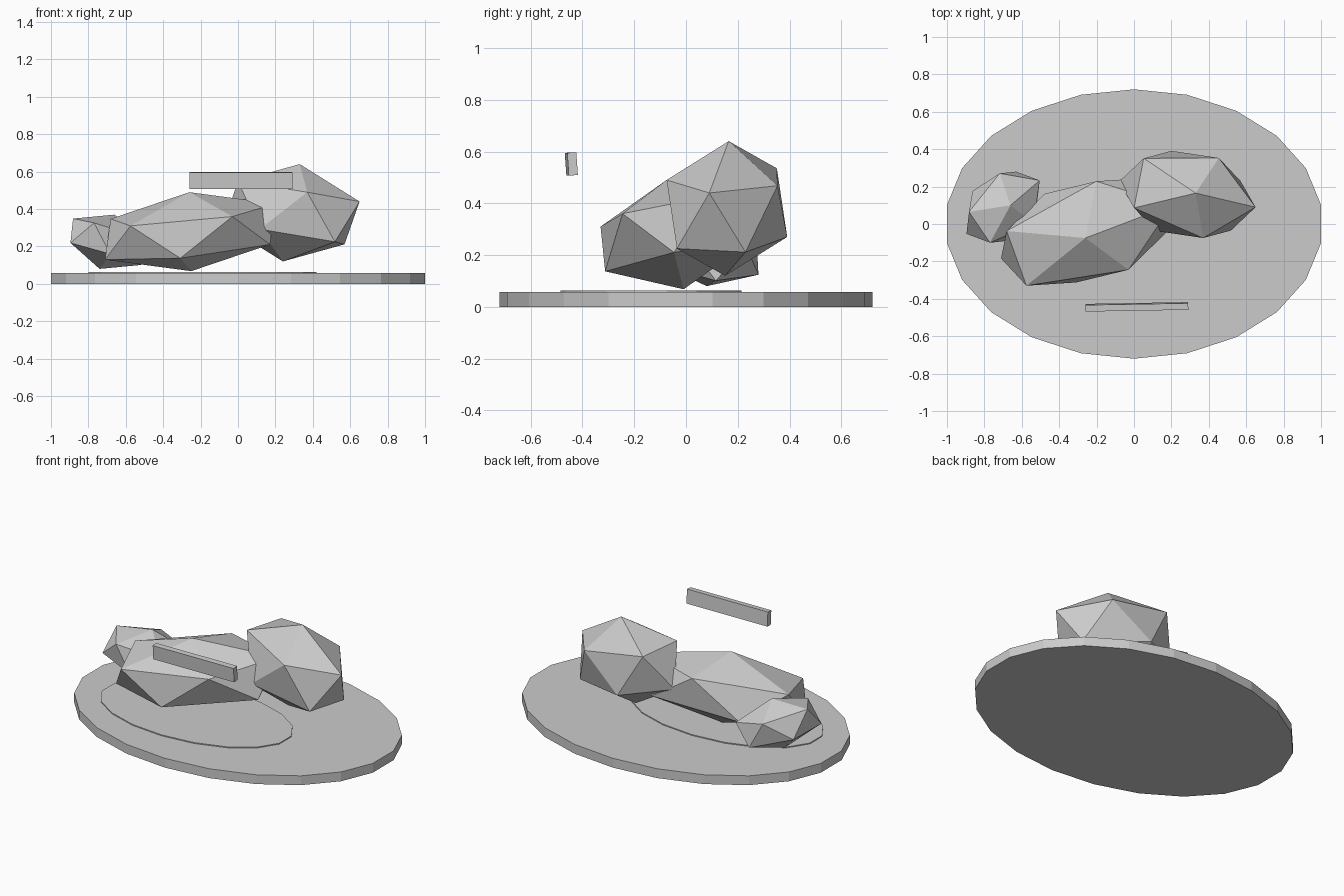
import bpy, bmesh
from math import radians
from mathutils import Matrix, Vector

if "Cube" in bpy.data.objects:
    bpy.data.objects.remove(bpy.data.objects["Cube"])


def finish(name, bm):
    bmesh.ops.recalc_face_normals(bm, faces=bm.faces)
    mesh = bpy.data.meshes.new(name)
    bm.to_mesh(mesh)
    bm.free()
    obj = bpy.data.objects.new(name, mesh)
    bpy.context.collection.objects.link(obj)
    return obj


def disk(name, sides, center, rx, ry, z0, z1):
    bm = bmesh.new()
    bmesh.ops.create_cone(bm, cap_ends=True, segments=sides, radius1=1, radius2=1, depth=1)
    bmesh.ops.transform(bm, verts=bm.verts, matrix=Matrix.LocRotScale(
        Vector((*center, (z0 + z1) / 2)), None, Vector((rx, ry, z1 - z0))))
    return finish(name, bm)


def rock(name, center, *corners):
    """Icosahedron stretched so that one of its faces lands on the three corners."""
    bm = bmesh.new()
    bmesh.ops.create_icosphere(bm, subdivisions=1, radius=1)
    bm.faces.ensure_lookup_table()
    source = Matrix([v.co for v in bm.faces[0].verts]).transposed()
    target = Matrix([Vector(c) - Vector(center) for c in corners]).transposed()
    stretch = target @ source.inverted()
    for v in bm.verts:
        v.co = stretch @ v.co + Vector(center)
    return finish(name, bm)


# Oval ground slab and the thin patch lying on it
disk("ground_slab", 22, (0, 0), 1.01, 0.72, 0, 0.058)
disk("ground_patch", 18, (-0.19, -0.135), 0.62, 0.35, 0.05, 0.064)

# Three faceted boulders
rock("large_boulder", (-0.255, -0.042, 0.279),
     (-0.26, -0.075, 0.49), (-0.575, -0.33, 0.31), (-0.03, -0.245, 0.36))
rock("tall_boulder", (0.285, 0.158, 0.38),
     (0.33, 0.165, 0.64), (0.65, 0.09, 0.44), (0.37, -0.075, 0.49))
rock("small_boulder", (-0.70, 0.09, 0.225),
     (-0.66, 0.10, 0.37), (-0.77, -0.10, 0.326), (-0.882, 0.065, 0.349))

# Slim bar in front of the boulders
bm = bmesh.new()
bmesh.ops.create_cube(bm, size=1)
bmesh.ops.scale(bm, verts=bm.verts, vec=(0.55, 0.035, 0.088))
bar = finish("floating_bar", bm)
bar.location = (0.015, -0.443, 0.552)
bar.rotation_euler = (radians(4), 0, radians(1))
